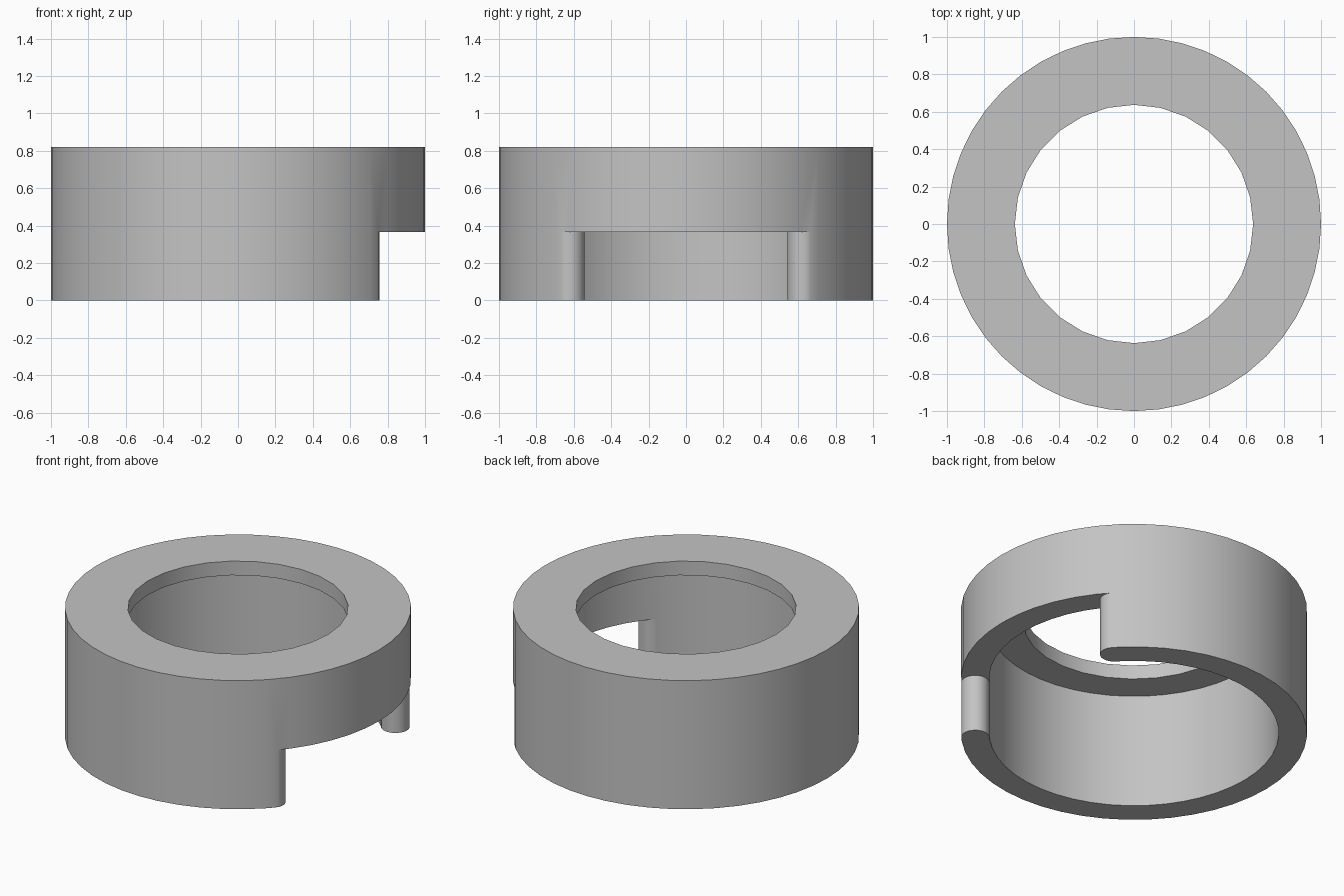
import bpy
import bmesh
from math import sin, cos, pi, radians

cube = bpy.data.objects.get("Cube")
if cube:
    bpy.data.objects.remove(cube, do_unlink=True)

HEIGHT = 0.82
LIP_Z = 0.73        # underside of the top lip
NOTCH_Z = 0.365     # top of the side opening
OUTER, BORE, HOLE = 1.0, 0.837, 0.637
END_ANGLE = radians(42.8)

grey = bpy.data.materials.new("plain grey")
grey.use_nodes = True
colour = (0.55, 0.55, 0.55, 1)
grey.diffuse_color = colour
grey.node_tree.nodes["Principled BSDF"].inputs["Base Color"].default_value = colour


def polar(r, a):
    return (r * cos(a), r * sin(a))


def circle(r, sides):
    return [polar(r, 2 * pi * i / sides) for i in range(sides)]


def prism(name, outline, z0, z1):
    """Extrude a closed outline from z0 up to z1."""
    bm = bmesh.new()
    base = bm.faces.new([bm.verts.new((x, y, z0)) for x, y in outline])
    top = bmesh.ops.extrude_face_region(bm, geom=[base])["geom"]
    verts = [g for g in top if isinstance(g, bmesh.types.BMVert)]
    bmesh.ops.translate(bm, verts=verts, vec=(0, 0, z1 - z0))
    bmesh.ops.recalc_face_normals(bm, faces=bm.faces)
    mesh = bpy.data.meshes.new(name)
    bm.to_mesh(mesh)
    bm.free()
    mesh.materials.append(grey)
    obj = bpy.data.objects.new(name, mesh)
    bpy.context.collection.objects.link(obj)
    return obj


def rounded_end(side):
    """Half circle closing the wall, listed from outside to inside."""
    mid, rad = (OUTER + BORE) / 2, (OUTER - BORE) / 2
    a = END_ANGLE
    pts = []
    for i in range(17):
        t = pi * i / 16
        radial, along = mid + rad * cos(t), rad * sin(t)
        x = radial * cos(a) + along * sin(a)
        y = radial * sin(a) - along * cos(a)
        pts.append((x, side * y))
    return pts


# Side opening: a sector whose ends follow the rounded wall ends
arc = [END_ANGLE * (i / 12 - 1) for i in range(25)]
opening = [polar(1.15, a) for a in arc]
opening += rounded_end(1)
opening += [polar(0.7, a) for a in reversed(arc)]
opening += reversed(rounded_end(-1))

# Ring body and the shapes removed from it
ring = prism("ring_body", circle(OUTER, 48), 0, HEIGHT)
cutters = [
    prism("bore_cutter", circle(BORE, 48), -0.1, LIP_Z),
    prism("hole_cutter", circle(HOLE, 28), LIP_Z - 0.1, HEIGHT + 0.1),
    prism("opening_cutter", opening, -0.1, NOTCH_Z),
]

bpy.ops.object.select_all(action="DESELECT")
bpy.context.view_layer.objects.active = ring
ring.select_set(True)
for cutter in cutters:
    cutter.hide_render = True
    mod = ring.modifiers.new(cutter.name, "BOOLEAN")
    mod.operation = "DIFFERENCE"
    mod.solver = "EXACT"
    mod.object = cutter
    bpy.ops.object.modifier_apply(modifier=mod.name)
    bpy.data.objects.remove(cutter, do_unlink=True)

bpy.ops.object.shade_smooth_by_angle(angle=radians(30))
